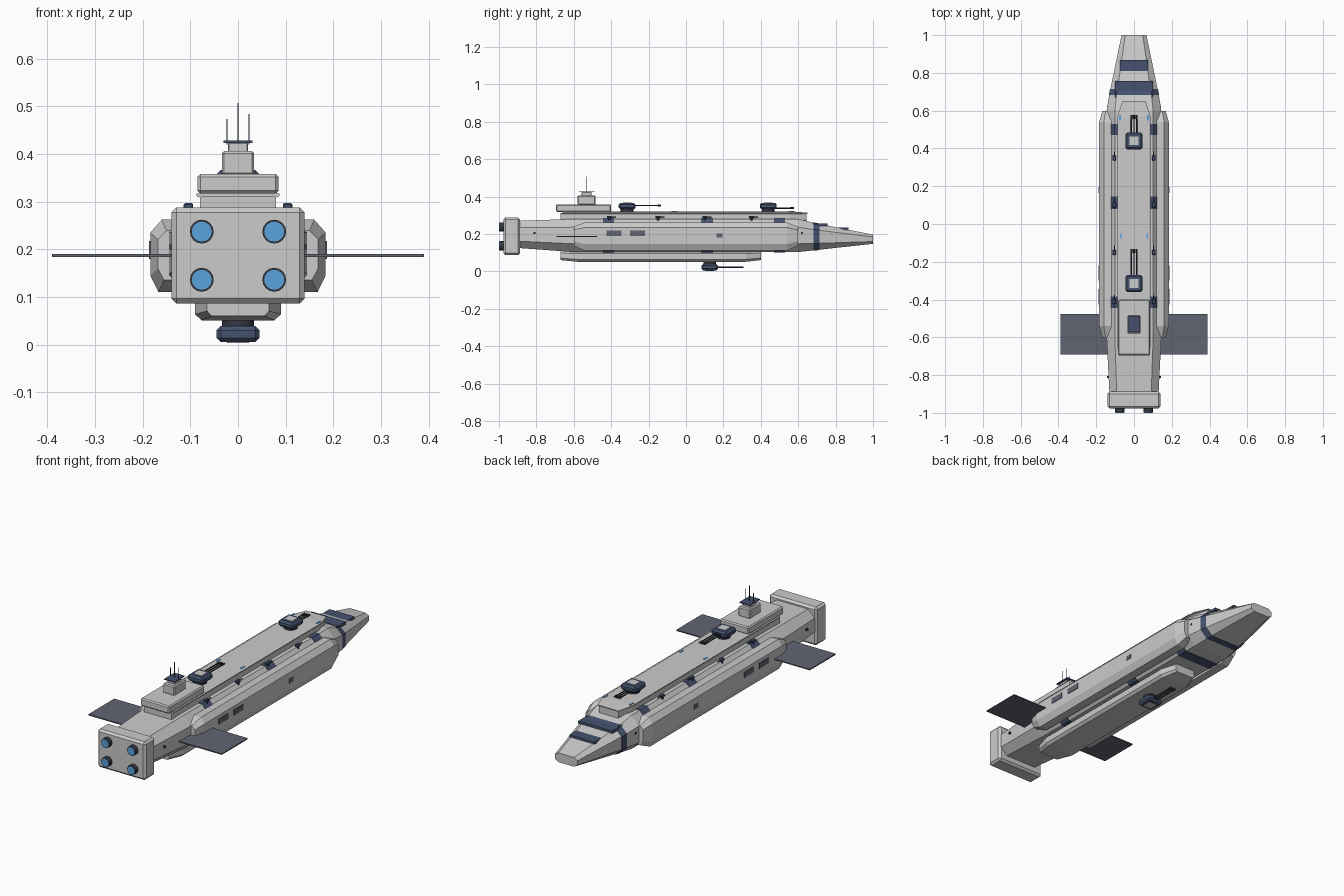
import bpy, bmesh, math
from mathutils import Vector

if "Cube" in bpy.data.objects:
    bpy.data.objects.remove(bpy.data.objects["Cube"])


def mat(name, c):
    m = bpy.data.materials.new(name)
    m.diffuse_color = (*c, 1)
    m.use_nodes = True
    m.node_tree.nodes["Principled BSDF"].inputs["Base Color"].default_value = m.diffuse_color
    return m


NAVY = mat("navy", (0.06, 0.085, 0.16))
DARK = mat("dark", (0.035, 0.04, 0.055))
PANEL = mat("panel", (0.12, 0.13, 0.17))
GLOW = mat("glow", (0.1, 0.36, 0.72))


def finish(name, bm, m=None, bevel=0):
    bmesh.ops.recalc_face_normals(bm, faces=bm.faces)
    me = bpy.data.meshes.new(name)
    bm.to_mesh(me)
    bm.free()
    o = bpy.data.objects.new(name, me)
    bpy.context.collection.objects.link(o)
    if m:
        me.materials.append(m)
    if bevel:
        b = o.modifiers.new("bevel", 'BEVEL')
        b.width, b.segments = bevel, 1
    return o


def box(name, x, y, z, m=None, bevel=0):
    """Box from (min, max) pairs."""
    bm = bmesh.new()
    bmesh.ops.create_cube(bm, size=1)
    for v in bm.verts:
        v.co = [(a + b) / 2 + c * (b - a) for (a, b), c in zip((x, y, z), v.co)]
    return finish(name, bm, m, bevel)


def rod(name, p, q, r, m=None, sides=8):
    """Cylinder between two points."""
    p, q = Vector(p), Vector(q)
    bm = bmesh.new()
    bmesh.ops.create_cone(bm, cap_ends=True, segments=sides, radius1=r, radius2=r, depth=(q - p).length)
    rot = (q - p).to_track_quat('Z', 'Y')
    for v in bm.verts:
        v.co = rot @ v.co + (p + q) / 2
    o = finish(name, bm, m)
    if sides > 8:
        for f in o.data.polygons:
            f.use_smooth = len(f.vertices) == 4
    return o


def loft(name, sections, m=None):
    """Skin a list of (y, [(x, z), ...]) cross-sections."""
    bm = bmesh.new()
    rings = [[bm.verts.new((x, y, z)) for x, z in pts] for y, pts in sections]
    n = len(rings[0])
    for a, b in zip(rings, rings[1:]):
        for i in range(n):
            bm.faces.new((a[i], a[(i + 1) % n], b[(i + 1) % n], b[i]))
    bm.faces.new(rings[0])
    bm.faces.new(rings[-1])
    return finish(name, bm, m)


def octagon(w, z0, z1, fx=0.3, fz=0.25):
    cx, cz = w * fx, (z1 - z0) * fz
    right = [(w - cx, z0), (w, z0 + cz), (w, z1 - cz), (w - cx, z1)]
    return right + [(-x, z) for x, z in reversed(right)]


# Main hull with tapered nose
STATIONS = [(-0.9, 0.13, 0.125, 0.27), (-0.6, 0.145, 0.103, 0.28), (0.6, 0.145, 0.103, 0.28),
            (0.68, 0.132, 0.112, 0.26), (1.0, 0.066, 0.147, 0.196)]


def hull_section(y, grow=0):
    for a, b in zip(STATIONS, STATIONS[1:]):
        if a[0] <= y <= b[0]:
            t = (y - a[0]) / (b[0] - a[0])
            w, z0, z1 = (p + (q - p) * t for p, q in zip(a[1:], b[1:]))
            return y, octagon(w + grow, z0 - grow, z1 + grow)


loft("hull", [hull_section(s[0]) for s in STATIONS])
for y0, y1 in ((-0.445, -0.385), (0.08, 0.145), (0.47, 0.53), (0.682, 0.715)):
    loft("hull_band", [hull_section(y0, 0.002), hull_section(y1, 0.002)], NAVY)

# Nose panels
box("nose_panel_rear", (-0.1, 0.1), (0.662, 0.757), (0.243, 0.257), NAVY)
box("nose_panel_front", (-0.073, 0.073), (0.768, 0.868), (0.222, 0.234), NAVY)

# Engine block and nozzles
box("engine_block", (-0.14, 0.14), (-0.976, -0.888), (0.086, 0.288), None, 0.011)
for x in (-0.076, 0.076):
    for z in (0.136, 0.237):
        rod("nozzle", (x, -0.97, z), (x, -0.998, z), 0.025, DARK, 16)
        rod("engine_glow", (x, -0.98, z), (x, -1.0, z), 0.021, GLOW, 16)

# Side sponsons, wings, windows
SPONSON = [(0.12, 0.262), (0.16, 0.262), (0.184, 0.235), (0.184, 0.145), (0.167, 0.11), (0.12, 0.11)]
for s in (-1, 1):
    full = [(s * x, z) for x, z in SPONSON]
    end = [(s * (0.12 + (x - 0.12) * 0.75), 0.19 + (z - 0.19) * 0.68) for x, z in SPONSON]
    loft("sponson", [(-0.6, end), (-0.54, full), (0.54, full), (0.598, end)])
    box("wing", sorted((s * 0.12, s * 0.39)), (-0.692, -0.476), (0.184, 0.19), PANEL)
    for y0, y1, z0, z1 in ((-0.425, -0.345, 0.188, 0.217), (-0.3, -0.22, 0.188, 0.217),
                           (0.163, 0.195, 0.18, 0.202)):
        box("side_window", sorted((s * 0.18, s * 0.187)), (y0, y1), (z0, z1), PANEL)
    for y in (-0.81, 0.62):
        box("hull_port", sorted((s * 0.12, s * 0.144)), (y - 0.005, y + 0.005), (0.2, 0.21), DARK)

# Upper deck and keel
loft("deck_base", [(y, octagon(w, 0.27, 0.311, 0.05, 0.1)) for y, w in ((-0.67, 0.08), (0.56, 0.08), (0.645, 0.056))])
loft("deck_top", [(y, octagon(w, 0.308, z, 0.1, 0.3))
                  for y, w, z in ((-0.66, 0.087, 0.32), (0.57, 0.087, 0.32), (0.652, 0.06, 0.313))])
loft("keel", [(y, octagon(w, z, 0.108, 0.15, 0.22))
              for y, w, z in ((-0.67, 0.065, 0.06), (-0.58, 0.09, 0.051), (0.32, 0.09, 0.051), (0.4, 0.06, 0.06))])

# Bridge tower and antennas
box("bridge_base", (-0.085, 0.085), (-0.695, -0.4), (0.317, 0.358), None, 0.006)
box("bridge_tower", (-0.034, 0.034), (-0.58, -0.483), (0.355, 0.406), None, 0.005)
box("bridge_neck", (-0.021, 0.021), (-0.558, -0.505), (0.404, 0.424), None, 0.002)
box("bridge_plate", (-0.03, 0.03), (-0.573, -0.488), (0.423, 0.428), NAVY)
for x, z in ((-0.023, 0.473), (0, 0.507), (0.023, 0.484)):
    rod("antenna", (x, -0.53, 0.42), (x, -0.53, z), 0.0014, DARK, 6)


# Main turrets
def turret(y, z_base, up, reach, zb):
    zz = lambda a, b: sorted((z_base + up * a, z_base + up * b))
    rod("turret_ring", (0, y, z_base - up * 0.004), (0, y, z_base + up * 0.015), 0.034, DARK, 16)
    box("turret", (-0.045, 0.045), (y - 0.045, y + 0.045), zz(0.012, 0.046), NAVY, 0.009)
    box("turret_hatch", (-0.023, 0.023), (y - 0.023, y + 0.023), zz(0.04, 0.048))
    for x in (-0.014, 0, 0.014):
        rod("barrel", (x, y + 0.03, zb), (x, y + reach, zb), 0.0035, DARK)
        rod("muzzle", (x, y + reach - 0.02, zb), (x, y + reach, zb), 0.005, DARK)


turret(0.44, 0.32, 1, 0.137, 0.338)
turret(-0.315, 0.32, 1, 0.182, 0.352)
turret(0.127, 0.051, -1, 0.18, 0.022)

# Small deck guns and running lights
for s in (-1, 1):
    for y in (-0.41, -0.15, 0.1, 0.35):
        x = s * 0.104
        rod("gun_base", (x, y, 0.265), (x, y, 0.286), 0.007, DARK)
        box("gun", (x - 0.01, x + 0.01), (y - 0.013, y + 0.013), (0.284, 0.297), NAVY, 0.003)
        rod("gun_barrel", (x, y, 0.291), (x, y + 0.035, 0.291), 0.0025, DARK, 6)
    for x, y, z in ((0.07, -0.063, 0.322), (0.075, 0.563, 0.322)):
        box("deck_light", (s * x - 0.005, s * x + 0.005), (y - 0.014, y + 0.014), (z - 0.01, z), GLOW)
